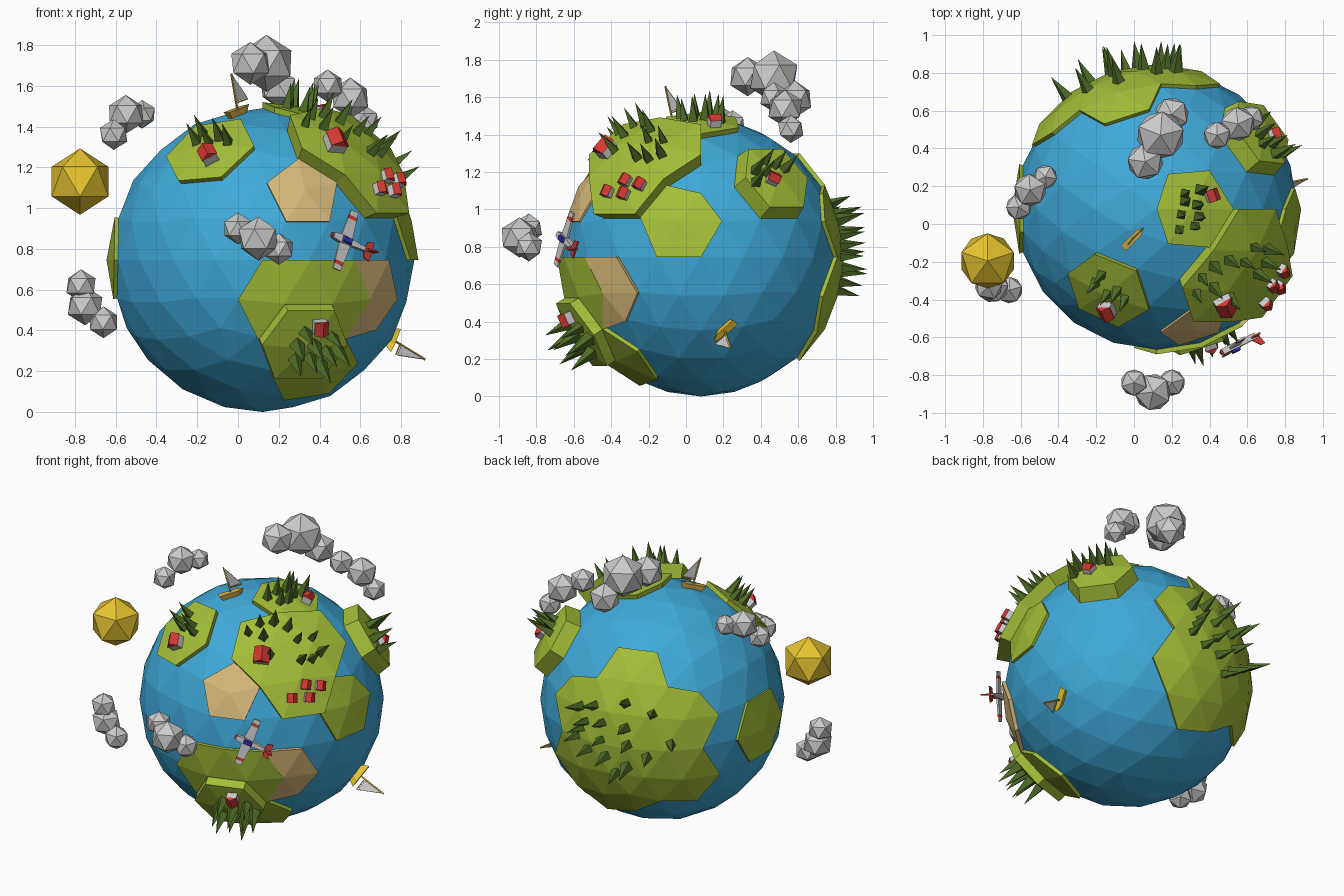
import bpy, bmesh, random
from math import sqrt, radians
from mathutils import Vector, Matrix

if "Cube" in bpy.data.objects:
    bpy.data.objects.remove(bpy.data.objects["Cube"])

random.seed(4)
C, R = Vector((0.12, 0.08, 0.745)), 0.745
UPRIGHT = Matrix.Rotation(radians(90), 4, 'X')   # outline (x, y) -> (x, up)


def mat(name, *rgb):
    m = bpy.data.materials.new(name)
    m.diffuse_color = (*rgb, 1)
    m.use_nodes = True
    m.node_tree.nodes["Principled BSDF"].inputs["Base Color"].default_value = m.diffuse_color
    return m


OCEAN, GRASS, SAND = mat("ocean", .05, .4, .7), mat("grass", .37, .52, .04), mat("sand", .7, .5, .2)
PINE, RED, GOLD = mat("pine", .08, .15, .02), mat("red", .65, .04, .03), mat("gold", .8, .55, .03)
BLUE, WOOD = mat("blue", .03, .03, .45), mat("wood", .65, .42, .06)


def make(name, bm, material=None):
    bmesh.ops.recalc_face_normals(bm, faces=bm.faces)
    me = bpy.data.meshes.new(name)
    bm.to_mesh(me)
    bm.free()
    ob = bpy.data.objects.new(name, me)
    bpy.context.collection.objects.link(ob)
    if material:
        me.materials.append(material)
    return ob


def prism(bm, M, outline, z0, z1, top=1.0):
    """Extrude a 2D outline from z0 to z1, optionally scaling the top."""
    a = [bm.verts.new(M @ Vector((x, y, z0))) for x, y in outline]
    b = [bm.verts.new(M @ Vector((x * top, y * top, z1))) for x, y in outline]
    bm.faces.new(a[::-1])
    bm.faces.new(b)
    n = len(a)
    for i in range(n):
        bm.faces.new((a[i], a[(i + 1) % n], b[(i + 1) % n], b[i]))


def box(x0, x1, y0, y1):
    return [(x0, y0), (x1, y0), (x1, y1), (x0, y1)]


def frame(p, fwd, up=None):
    """Matrix at p with z pointing away from the globe and x along fwd."""
    z = (up or (p - C)).normalized()
    x = Vector(fwd)
    x = (x - z * x.dot(z)).normalized()
    M = Matrix((x, z.cross(x), z)).transposed().to_4x4()
    M.translation = p
    return M


def spot(view, a, b, r):
    """Point on a sphere of radius r, read from a front/back/right/top view."""
    axis, sign = {"front": (1, -1), "back": (1, 1), "right": (0, 1), "top": (2, 1)}[view]
    v = [a, b]
    v.insert(axis, C[axis])
    v = Vector(v) - C
    v[axis] = sign * sqrt(max(r * r - v.length_squared, 0))
    return C + v


# ocean globe
bm = bmesh.new()
bmesh.ops.create_icosphere(bm, subdivisions=3, radius=R, matrix=Matrix.Translation(C))
make("ocean_globe", bm, OCEAN)


def land(name, tiles, h, material=GRASS, taper=1.0):
    """Raise the fans of triangles around the globe vertices nearest to each direction."""
    bm = bmesh.new()
    bmesh.ops.create_icosphere(bm, subdivisions=3, radius=R)
    keep = set()
    for t in tiles:
        d = Vector(t).normalized() * R
        keep.update(min(bm.verts, key=lambda v: (v.co - d).length).link_faces)
    bmesh.ops.delete(bm, geom=[f for f in bm.faces if f not in keep], context='FACES')
    ext = bmesh.ops.extrude_face_region(bm, geom=bm.faces[:])["geom"]
    top = [g for g in ext if isinstance(g, bmesh.types.BMVert)]
    for v in top:
        v.co *= (R + h) / R
    mid = sum((v.co for v in top), Vector()) / len(top)
    for v in top:
        v.co = mid + (v.co - mid) * taper
    bmesh.ops.translate(bm, verts=bm.verts, vec=C)
    make(name, bm, material)


# land tiles
land("west_front_island", [(-.36, -.59, .72)], .03)
land("sand_patch", [(.28, -.85, .45)], .012, SAND)
land("north_island", [(.27, 0, .96)], .03)
land("high_plateau", [(.69, -.5, .53), (.64, -.26, .72), (.45, -.53, .72)], .09)
land("east_meadow", [(.96, -.16, .23)], .02)
land("east_hill", [(.69, .5, .53)], .1, taper=.82)
land("south_land", [(.14, -.95, -.28), (.45, -.85, -.28), (.36, -.59, -.72)], .025)
land("south_hill", [(.26, -.81, -.53)], .085, taper=.9)
land("south_sand", [(.68, -.69, -.23)], .024, SAND)
land("west_island", [(-1, 0, 0)], .02)
land("back_continent", [(-.26, .81, .53), (-.68, .69, .23), (.14, .96, .23), (.14, .95, -.28),
                        (-.67, .69, -.28), (-.01, .86, -.51), (-.31, .95, 0), (-.28, .85, -.45)], .022)


# pine trees
def trees(name, view, h, pts, size=.14):
    bm = bmesh.new()
    for a, b in pts:
        s = size * random.uniform(.85, 1.12)
        M = frame(spot(view, a, b, R + h - .012), (.8, .5, .33))
        bmesh.ops.create_cone(bm, cap_ends=True, segments=4, radius1=s * .24, radius2=0, depth=s,
                              matrix=M @ Matrix.Translation((0, 0, s / 2)))
    make(name, bm, PINE)


trees("west_front_trees", "front", .03, [(-.2, 1.32), (-.14, 1.31), (-.09, 1.34), (-.05, 1.32), (-.17, 1.36)])
trees("north_trees", "top", .03, [(.27, .16), (.35, .18), (.27, .12), (.33, .1), (.25, .05),
                                  (.34, .04), (.24, -.03), (.32, -.01)])
trees("plateau_trees", "top", .09, [(.33, -.36), (.36, -.28), (.42, -.22), (.5, -.38), (.42, -.33), (.5, -.19),
                                    (.58, -.2), (.63, -.12), (.69, -.2), (.65, -.26), (.7, -.13)], .13)
trees("hill_trees", "right", .09, [(.37, 1.2), (.42, 1.25), (.47, 1.23), (.52, 1.21), (.37, 1.14), (.42, 1.19)])
trees("south_trees", "front", .085, [(.33, .39), (.46, .37), (.29, .33), (.37, .33), (.43, .3), (.35, .27),
                                     (.48, .31), (.28, .26), (.4, .24)], .15)
trees("back_trees", "back", .02, [(.22, .94), (.12, .97), (-.08, 1.02), (-.24, .97), (-.35, .79), (.17, .86),
                                  (.05, .88), (-.1, .87), (.23, .75), (.05, .77), (-.12, .77), (.14, .69),
                                  (.02, .67), (-.23, .7), (-.04, .57), (-.11, .62), (.2, .81)], .15)

# houses: grey walls, red gable roof
HOUSES = [("front", -.14, 1.25, .03, .075), ("front", .47, 1.31, .085, .09), ("top", .41, .15, .03, .06),
          ("right", .46, 1.16, .09, .06), ("front", .4, .42, .08, .065),
          ("right", -.415, 1.09, .085, .055), ("right", -.32, 1.15, .085, .055),
          ("right", -.245, 1.13, .085, .055), ("right", -.33, 1.08, .085, .055)]
walls, roofs = bmesh.new(), bmesh.new()
for view, a, b, h, s in HOUSES:
    M = frame(spot(view, a, b, R + h), (1, .35, .1))
    prism(walls, M, box(-s / 2, s / 2, -s / 2, s / 2), -.015, s * .5)
    prism(roofs, M @ UPRIGHT, [(-s * .56, s * .48), (s * .56, s * .48), (0, s * .9)], -s * .55, s * .55)
make("house_walls", walls)
make("house_roofs", roofs, RED)

# clouds
CLOUDS = {"top_cloud": [(.06, .33, 1.71, .105), (.14, .47, 1.71, .14), (.2, .58, 1.59, .1)],
          "back_cloud": [(.44, .47, 1.6, .08), (.55, .53, 1.54, .1), (.62, .56, 1.43, .075)],
          "left_high_cloud": [(-.55, .18, 1.46, .095), (-.61, .09, 1.36, .075), (-.47, .25, 1.46, .07)],
          "left_low_cloud": [(-.77, -.33, .62, .08), (-.75, -.33, .52, .095), (-.66, -.35, .44, .078)],
          "front_cloud": [(0, -.84, .9, .078), (.1, -.89, .85, .108), (.2, -.84, .8, .078)]}
for name, puffs in CLOUDS.items():
    bm = bmesh.new()
    for x, y, z, r in puffs:
        spin = Matrix.Rotation(random.uniform(0, 1.2), 4, 'Z')
        bmesh.ops.create_icosphere(bm, subdivisions=1, radius=r, matrix=Matrix.Translation((x, y, z)) @ spin)
    make(name, bm)

# sun
bm = bmesh.new()
bmesh.ops.create_icosphere(bm, subdivisions=1, radius=.163, matrix=Matrix.Translation((-.775, -.195, 1.13))
                           @ Matrix.Rotation(radians(18), 4, 'Z'))
make("sun", bm, GOLD)

# sailing boats
for name, p, fwd, m in (("north_boat", (0, -.07, 1.465), (.7, .7, 0), WOOD),
                        ("east_boat", (.75, .205, .36), (0, -.65, -.76), GOLD)):
    M = frame(Vector(p), fwd)
    bm = bmesh.new()
    prism(bm, M, [(-.055, -.014), (.03, -.014), (.06, 0), (.03, .014), (-.055, .014)], -.015, .025, 1.4)
    make(name + "_hull", bm, m)
    bm = bmesh.new()
    prism(bm, M, box(-.004, .004, -.004, .004), .01, .2)
    prism(bm, M @ UPRIGHT, box(0, .08, .05, .056), -.003, .003)
    make(name + "_mast", bm, WOOD)
    bm = bmesh.new()
    prism(bm, M @ UPRIGHT, [(.006, .06), (.08, .06), (.006, .19)], -.002, .002)
    make(name + "_sail", bm)

# aeroplane, nose along local x
P = Vector((.53, -.65, .84))
M = frame(P, (-.9, -.3, .37))
body, red, blue = bmesh.new(), bmesh.new(), bmesh.new()
prism(body, M, [(.075, -.014), (.075, .014), (.03, .021), (-.14, .006), (-.14, -.006), (.03, -.021)], -.018, .014)
prism(body, M, [(-.03, 0), (-.022, .11), (.028, .11), (.036, 0), (.028, -.11), (-.022, -.11)], -.006, .006)
for s in (-1, 1):
    prism(red, M, box(-.021, .027, s * .11, s * .128), -.006, .006)
    prism(body, M, box(-.019, .025, s * .128, s * .155), -.005, .005)
prism(red, M, [(-.15, -.05), (-.15, .05), (-.115, .04), (-.105, 0), (-.115, -.04)], -.003, .006)
prism(red, M @ UPRIGHT, [(-.1, .005), (-.155, .005), (-.165, .055), (-.14, .055)], -.004, .004)
prism(red, M, box(.075, .085, -.01, .01), -.012, .008)
prism(blue, M, box(-.028, .028, -.016, .016), .01, .03, .75)
make("plane_body", body)
make("plane_red_parts", red, RED)
make("plane_cockpit", blue, BLUE)
